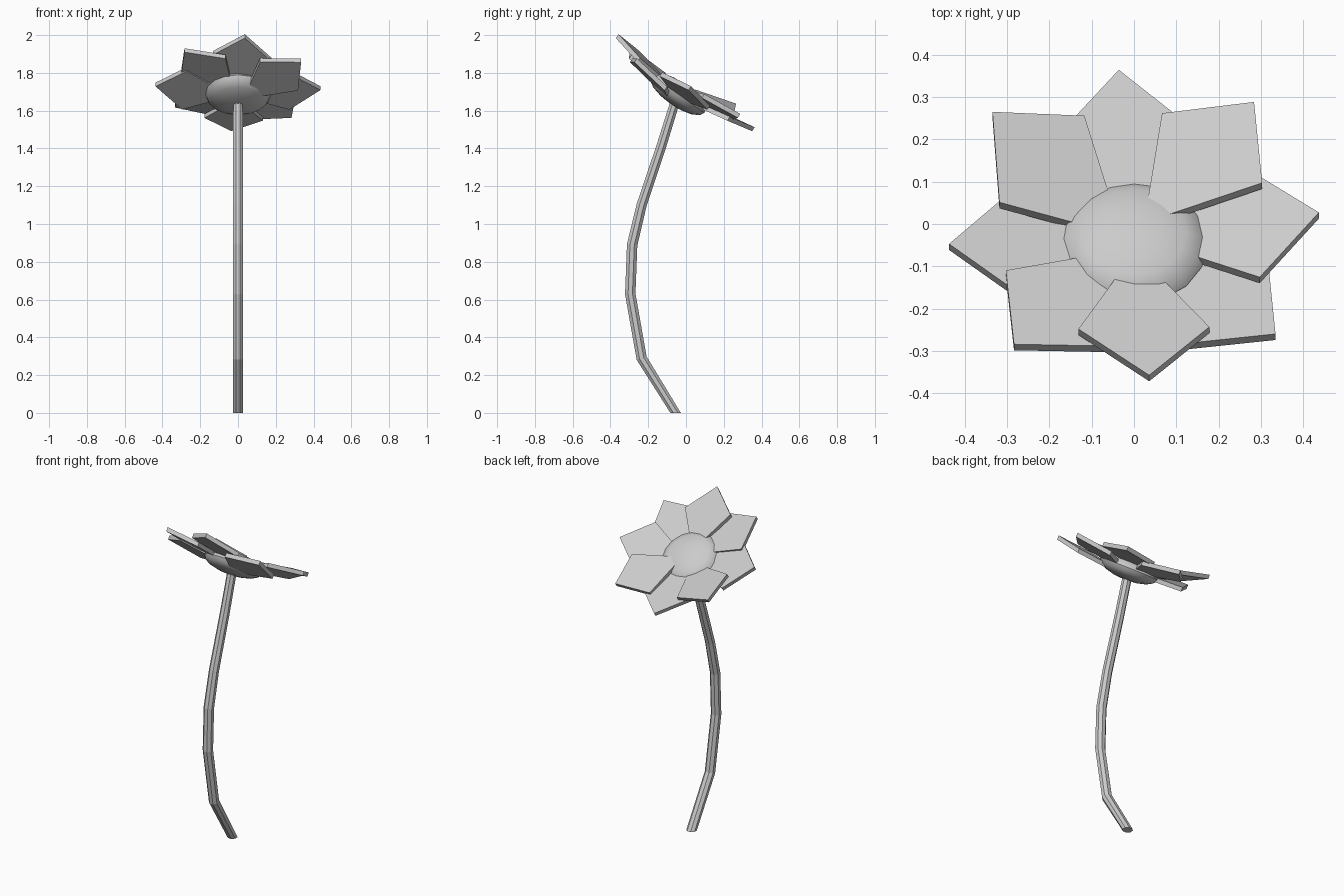
import bpy, bmesh, math
from mathutils import Matrix, Vector

if "Cube" in bpy.data.objects:
    bpy.data.objects.remove(bpy.data.objects["Cube"])

TILT = math.radians(-35)
# frame of the flower head: local z is the direction the flower faces
HEAD = Matrix.Translation((0, -0.045, 1.689)) @ Matrix.Rotation(TILT, 4, 'X')


def finish(name, bm, smooth=None):
    bmesh.ops.recalc_face_normals(bm, faces=bm.faces)
    mesh = bpy.data.meshes.new(name)
    bm.to_mesh(mesh)
    bm.free()
    ob = bpy.data.objects.new(name, mesh)
    bpy.context.collection.objects.link(ob)
    if smooth:
        bpy.ops.object.select_all(action='DESELECT')
        ob.select_set(True)
        bpy.context.view_layer.objects.active = ob
        bpy.ops.object.shade_smooth_by_angle(angle=math.radians(smooth))
    return ob


# stem: eight-sided rings along a bent path (y, z, radius, tilt)
path = [(-0.055, 0, 0.03, 0), (-0.235, 0.29, 0.03, 18), (-0.295, 0.63, 0.03, 4),
        (-0.285, 0.89, 0.03, -8), (-0.235, 1.10, 0.029, -16),
        (-0.128, 1.42, 0.028, -20), (-0.06, 1.64, 0.027, -22),
        (-0.045, 1.68, 0.048, -35)]
bm = bmesh.new()
rings = []
for y, z, r, tilt in path:
    m = Matrix.Translation((0, y, z)) @ Matrix.Rotation(math.radians(tilt), 4, 'X')
    rings.append([bm.verts.new(m @ Vector((r * math.cos(a), r * math.sin(a), 0)))
                  for a in (math.tau * (i + 0.5) / 8 for i in range(8))])
for lo, hi in zip(rings, rings[1:]):
    for i in range(8):
        j = (i + 1) % 8
        bm.faces.new((lo[i], lo[j], hi[j], hi[i]))
bm.faces.new(rings[0][::-1])
bm.faces.new(rings[-1])
finish("stem", bm)

# flower centre: flattened dome
bm = bmesh.new()
bmesh.ops.create_uvsphere(bm, u_segments=16, v_segments=8, radius=1,
                          matrix=HEAD @ Matrix.Diagonal((0.175, 0.175, 0.065, 1)))
finish("flower_centre", bm, 40)

# petals: pointed plates, each with its own lift (base, tip) and roll
outline = [(0.08, -0.027), (0.285, -0.155), (0.438, 0), (0.285, 0.155), (0.08, 0.027)]
petals = [(0.010, 0.075, 0.0), (0.050, 0.104, 0.0), (0.020, 0.090, 0.0),
          (0.012, 0.136, -0.06), (0.010, 0.048, 0.10), (0.018, 0.061, -0.08),
          (0.025, 0.080, -0.09), (-0.020, 0.031, -0.06)]
THICK = 0.025
for k, (base, tip, roll) in enumerate(petals):
    m = HEAD @ Matrix.Rotation(math.radians(4.7 + 45 * k), 4, 'Z')
    bm = bmesh.new()
    top, bottom = [], []
    for r, s in outline:
        h = base + (tip - base) * (r - 0.08) / 0.36 + roll * s
        top.append(bm.verts.new(m @ Vector((r, s, h))))
        bottom.append(bm.verts.new(m @ Vector((r, s, h - THICK))))
    bm.faces.new(top)
    bm.faces.new(bottom[::-1])
    for i in range(5):
        j = (i + 1) % 5
        bm.faces.new((top[i], bottom[i], bottom[j], top[j]))
    finish(f"petal_{k + 1}", bm)
